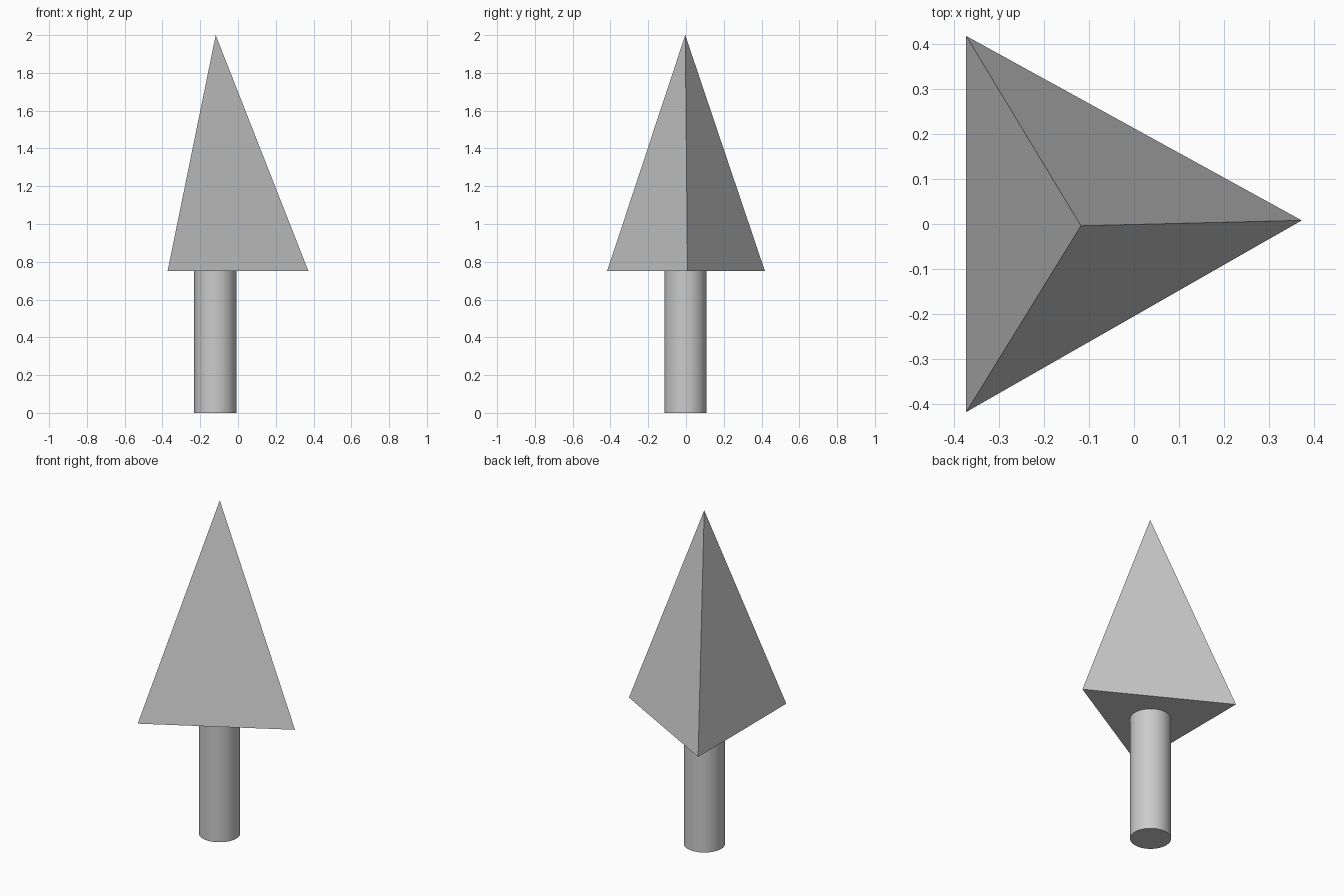
import bpy, bmesh, math

if "Cube" in bpy.data.objects:
    bpy.data.objects.remove(bpy.data.objects["Cube"])

AXIS = (-0.12, -0.003)
BASE_Z, TOP_Z = 0.75, 2.0

# trunk: smooth round post
bpy.ops.mesh.primitive_cylinder_add(vertices=48, radius=0.112, depth=BASE_Z,
                                    location=(*AXIS, BASE_Z / 2))
trunk = bpy.context.object
trunk.name = "trunk"
bpy.ops.object.shade_smooth_by_angle(angle=math.radians(30))

# foliage: slightly irregular three-sided pyramid with a closed base
bm = bmesh.new()
corners = [(-0.373, -0.418), (0.373, 0.008), (-0.373, 0.418)]
base = [bm.verts.new((x, y, BASE_Z)) for x, y in corners]
tip = bm.verts.new((-0.118, -0.004, TOP_Z))
bm.faces.new(base[::-1])
for i in range(3):
    bm.faces.new((base[i], base[(i + 1) % 3], tip))
mesh = bpy.data.meshes.new("foliage")
bm.to_mesh(mesh)
bm.free()
bpy.context.collection.objects.link(bpy.data.objects.new("foliage", mesh))
